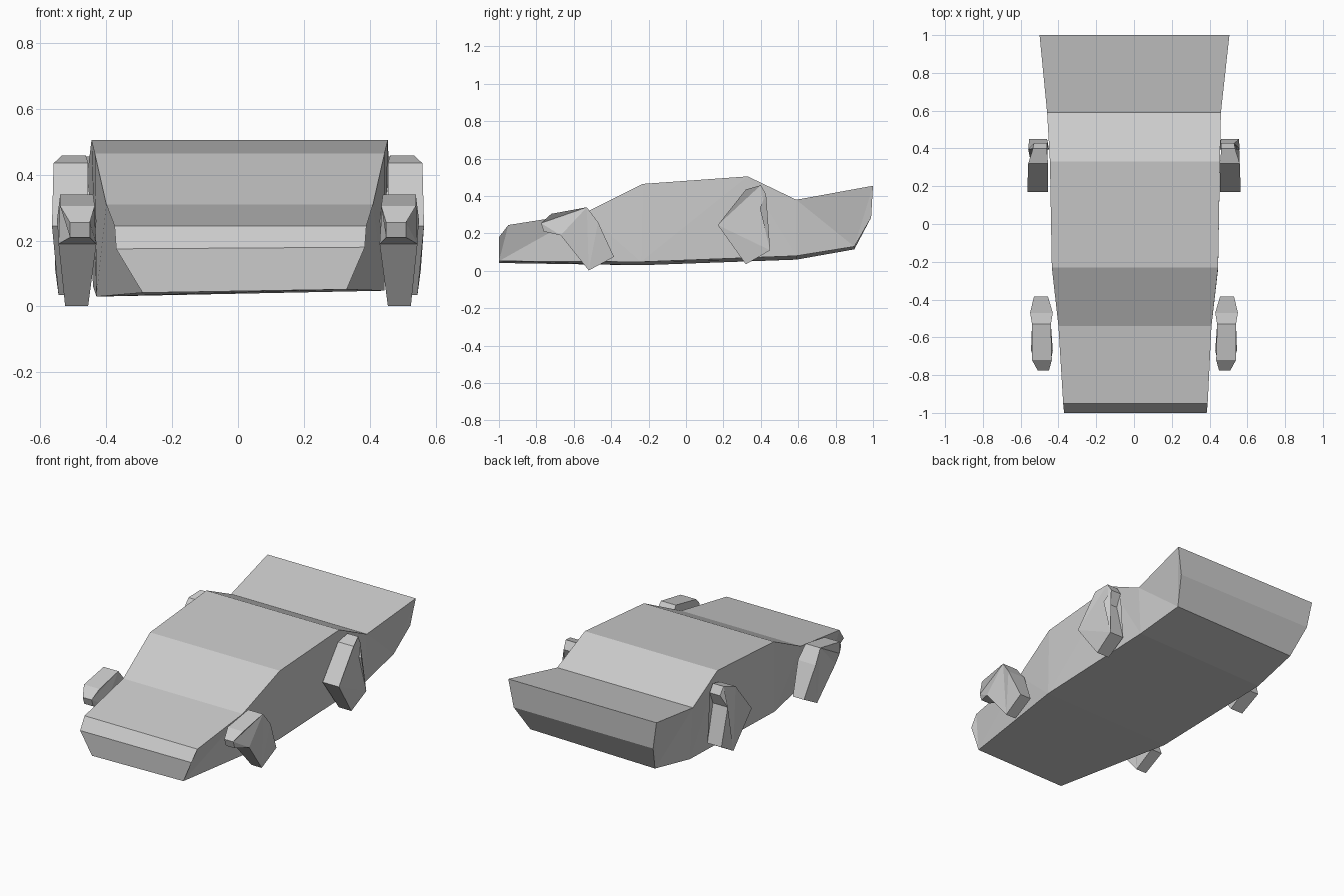
import bpy
import bmesh


def loft(name, profile):
    """Closed side profile; each point is (y, left x, left z, right x, right z)."""
    bm = bmesh.new()
    left = [bm.verts.new((xl, y, zl)) for y, xl, zl, xr, zr in profile]
    right = [bm.verts.new((xr, y, zr)) for y, xl, zl, xr, zr in profile]
    n = len(profile)
    for i in range(n):
        j = (i + 1) % n
        bm.faces.new((left[i], left[j], right[j], right[i]))
    sides = [bm.faces.new(left), bm.faces.new(right[::-1])]
    bmesh.ops.triangulate(bm, faces=sides)
    bmesh.ops.recalc_face_normals(bm, faces=bm.faces)
    mesh = bpy.data.meshes.new(name)
    bm.to_mesh(mesh)
    bm.free()
    obj = bpy.data.objects.new(name, mesh)
    bpy.context.collection.objects.link(obj)
    return obj


# Car body: hood, windshield, roof, rear deck, tail, then the tilted underside
loft("car_body", [
    (-1.00, -0.37, 0.175, 0.385, 0.18),
    (-0.95, -0.375, 0.245, 0.39, 0.245),
    (-0.54, -0.40, 0.31, 0.41, 0.31),
    (-0.23, -0.435, 0.465, 0.445, 0.465),
    (0.33, -0.445, 0.505, 0.455, 0.505),
    (0.59, -0.46, 0.38, 0.46, 0.38),
    (1.00, -0.50, 0.455, 0.505, 0.455),
    (0.99, -0.47, 0.285, 0.475, 0.285),
    (0.90, -0.42, 0.115, 0.425, 0.13),
    (0.59, -0.44, 0.06, 0.445, 0.08),
    (-0.24, -0.43, 0.03, 0.445, 0.048),
    (-1.00, -0.29, 0.042, 0.33, 0.052),
])

# Crude angular wheels: (y, z, inner x, outer x) around the rim
front_rim = [
    (-0.775, 0.255, 0.45, 0.51), (-0.72, 0.305, 0.435, 0.54),
    (-0.53, 0.34, 0.44, 0.54), (-0.47, 0.26, 0.43, 0.55),
    (-0.385, 0.075, 0.455, 0.53), (-0.52, 0.002, 0.455, 0.525),
    (-0.67, 0.19, 0.43, 0.545), (-0.76, 0.21, 0.45, 0.51),
]
rear_rim = [
    (0.17, 0.245, 0.455, 0.565), (0.32, 0.435, 0.455, 0.56),
    (0.40, 0.458, 0.462, 0.535), (0.428, 0.41, 0.46, 0.53),
    (0.395, 0.335, 0.45, 0.56), (0.45, 0.11, 0.46, 0.555),
    (0.32, 0.035, 0.46, 0.545),
]
for label, rim in (("front", front_rim), ("rear", rear_rim)):
    loft(label + "_wheel_right", [(y, a, z, b, z) for y, z, a, b in rim])
    loft(label + "_wheel_left", [(y, -b, z, -a, z) for y, z, a, b in rim])
